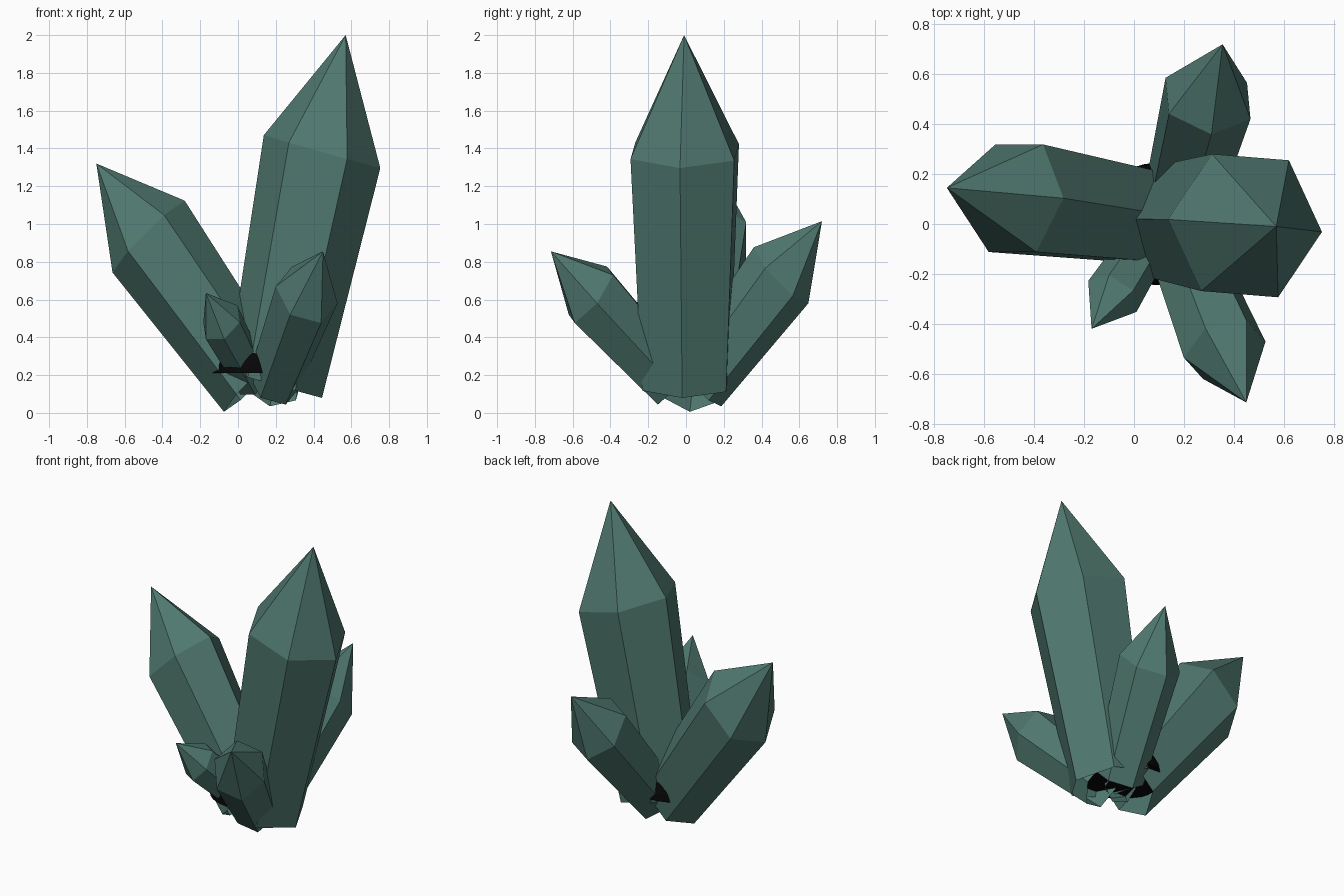
import bpy, bmesh, math
from mathutils import Vector

old = bpy.data.objects.get("Cube")
if old:
    bpy.data.objects.remove(old, do_unlink=True)

STRETCH = 1.18   # the whole cluster is stretched upwards
TAPER = 0.81     # foot radius relative to shoulder radius
SIDES = 6


def material(name, colour):
    mat = bpy.data.materials.new(name)
    mat.use_nodes = True
    mat.diffuse_color = (*colour, 1)
    mat.node_tree.nodes["Principled BSDF"].inputs["Base Color"].default_value = (*colour, 1)
    return mat


def finish(bm, name, mat):
    bmesh.ops.recalc_face_normals(bm, faces=bm.faces)
    mesh = bpy.data.meshes.new(name)
    bm.to_mesh(mesh)
    bm.free()
    mesh.materials.append(mat)
    obj = bpy.data.objects.new(name, mesh)
    bpy.context.collection.objects.link(obj)
    return obj


def crystal(name, foot, tip, radius, corner, mat):
    """Open-footed six-sided prism with a pointed top; corner aims one edge."""
    foot, tip = Vector(foot), Vector(tip)
    axis = tip - foot
    axis.z /= STRETCH
    axis.normalize()
    u = Vector(corner)
    u = (u - axis * u.dot(axis)).normalized()
    v = axis.cross(u)
    bm = bmesh.new()

    def ring(centre, r):
        verts = []
        for i in range(SIDES):
            a = math.tau * i / SIDES
            off = (u * math.cos(a) + v * math.sin(a)) * r
            off.z *= STRETCH
            verts.append(bm.verts.new(centre + off))
        return verts

    low = ring(foot, radius * TAPER)
    high = ring(foot.lerp(tip, 2 / 3), radius)
    point = bm.verts.new(tip)
    for i in range(SIDES):
        j = (i + 1) % SIDES
        bm.faces.new((low[i], low[j], high[j], high[i]))
        bm.faces.new((high[i], high[j], point))
    return finish(bm, name, mat)


teal = material("dull teal", (0.08, 0.19, 0.16))
black = material("black", (0.002, 0.002, 0.002))

# Crystals: foot centre, tip, shoulder radius, direction of one corner
crystal("tall_crystal", (0.195, 0, 0.15), (0.57, -0.01, 2), 0.318, (0.307, -0.025, -0.076), teal)
crystal("left_leaning_crystal", (0.08, 0.02, 0.16), (-0.75, 0.145, 1.32), 0.25, (0.19, 0, 0.16), teal)
crystal("back_crystal", (0.18, 0.07, 0.155), (0.355, 0.72, 1.015), 0.192, (0.015, -0.14, 0.131), teal)
crystal("front_crystal", (0.19, -0.08, 0.165), (0.45, -0.715, 0.855), 0.171, (-0.163, -0.027, 0.033), teal)
crystal("small_crystal", (0.08, -0.03, 0.17), (-0.17, -0.42, 0.635), 0.115, (-0.085, 0.055, 0), teal)

# Dark half-dome core between the crystal feet
bm = bmesh.new()
bmesh.ops.create_uvsphere(bm, u_segments=32, v_segments=16, radius=0.245)
cut = bmesh.ops.bisect_plane(bm, geom=bm.verts[:] + bm.edges[:] + bm.faces[:],
                             plane_co=(0, 0, 0), plane_no=(0, 0, -1), clear_outer=True)
bmesh.ops.holes_fill(bm, edges=[e for e in bm.edges if e.is_boundary], sides=0)
bmesh.ops.translate(bm, vec=(0.09, 0, 0.21), verts=bm.verts)
finish(bm, "dark_core", black)
